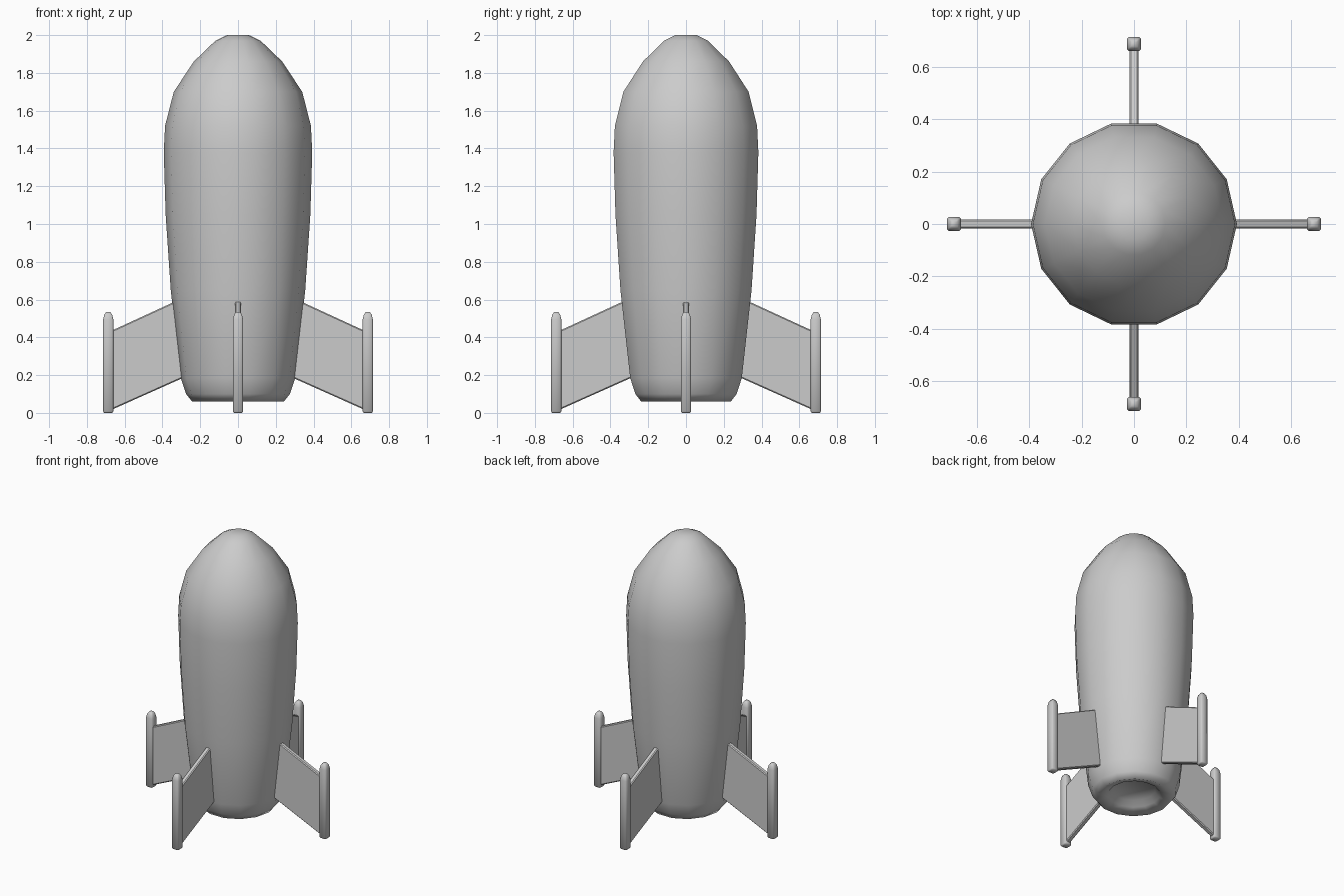
import bpy, bmesh, math
from mathutils import Matrix

if "Cube" in bpy.data.objects:
    bpy.data.objects.remove(bpy.data.objects["Cube"])


def finish(name, bm, smooth_angle=None):
    bmesh.ops.recalc_face_normals(bm, faces=bm.faces)
    me = bpy.data.meshes.new(name)
    bm.to_mesh(me)
    bm.free()
    ob = bpy.data.objects.new(name, me)
    bpy.context.collection.objects.link(ob)
    bpy.ops.object.select_all(action='DESELECT')
    ob.select_set(True)
    bpy.context.view_layer.objects.active = ob
    if smooth_angle is None:
        bpy.ops.object.shade_smooth()
    else:
        bpy.ops.object.shade_smooth_by_angle(angle=math.radians(smooth_angle))
    return ob


def loft(bm, rings):
    """Join equal-length rings of points into a capped tube."""
    loops = [[bm.verts.new(p) for p in ring] for ring in rings]
    n = len(loops[0])
    for a, b in zip(loops, loops[1:]):
        for i in range(n):
            j = (i + 1) % n
            bm.faces.new((a[i], a[j], b[j], b[i]))
    bm.faces.new(loops[0])
    bm.faces.new(loops[-1])


# Hull: 14-sided turned profile, starting in the exhaust recess
profile = [(0.14, 0.12), (0.17, 0.085), (0.243, 0.06), (0.275, 0.10),
           (0.303, 0.185), (0.356, 0.65), (0.383, 1.05), (0.393, 1.38),
           (0.386, 1.52), (0.34, 1.70), (0.234, 1.86), (0.12, 1.97),
           (0.058, 2.0)]
SIDES = 14
bm = bmesh.new()
loft(bm, [[(r * math.cos(math.tau * i / SIDES), r * math.sin(math.tau * i / SIDES), z)
           for i in range(SIDES)] for r, z in profile])
finish("rocket_hull", bm)


# Fin: thin swept plate with softened edges
def make_fin(index):
    bm = bmesh.new()
    outline = [(0.28, 0.19), (0.67, 0.016), (0.67, 0.435), (0.32, 0.596)]
    loft(bm, [[(x, y, z) for x, z in outline] for y in (-0.017, 0.017)])
    bmesh.ops.bevel(bm, geom=bm.edges[:], offset=0.006, segments=1, affect='EDGES')
    bm.transform(Matrix.Rotation(index * math.pi / 2, 4, 'Z'))
    finish(f"fin_{index + 1}", bm, 30)


# Fin tip pod: square post with cut corners and a rounded top
def make_pod(index):
    bm = bmesh.new()
    rings = []
    for h, z in [(0.021, 0.0), (0.027, 0.007), (0.027, 0.495), (0.021, 0.52), (0.011, 0.534)]:
        c = h * 0.75
        corners = [(h, -c), (h, c), (c, h), (-c, h), (-h, c), (-h, -c), (-c, -h), (c, -h)]
        rings.append([(0.687 + x, y, z) for x, y in corners])
    loft(bm, rings)
    bm.transform(Matrix.Rotation(index * math.pi / 2, 4, 'Z'))
    finish(f"fin_tip_pod_{index + 1}", bm, 50)


for k in range(4):
    make_fin(k)
    make_pod(k)
